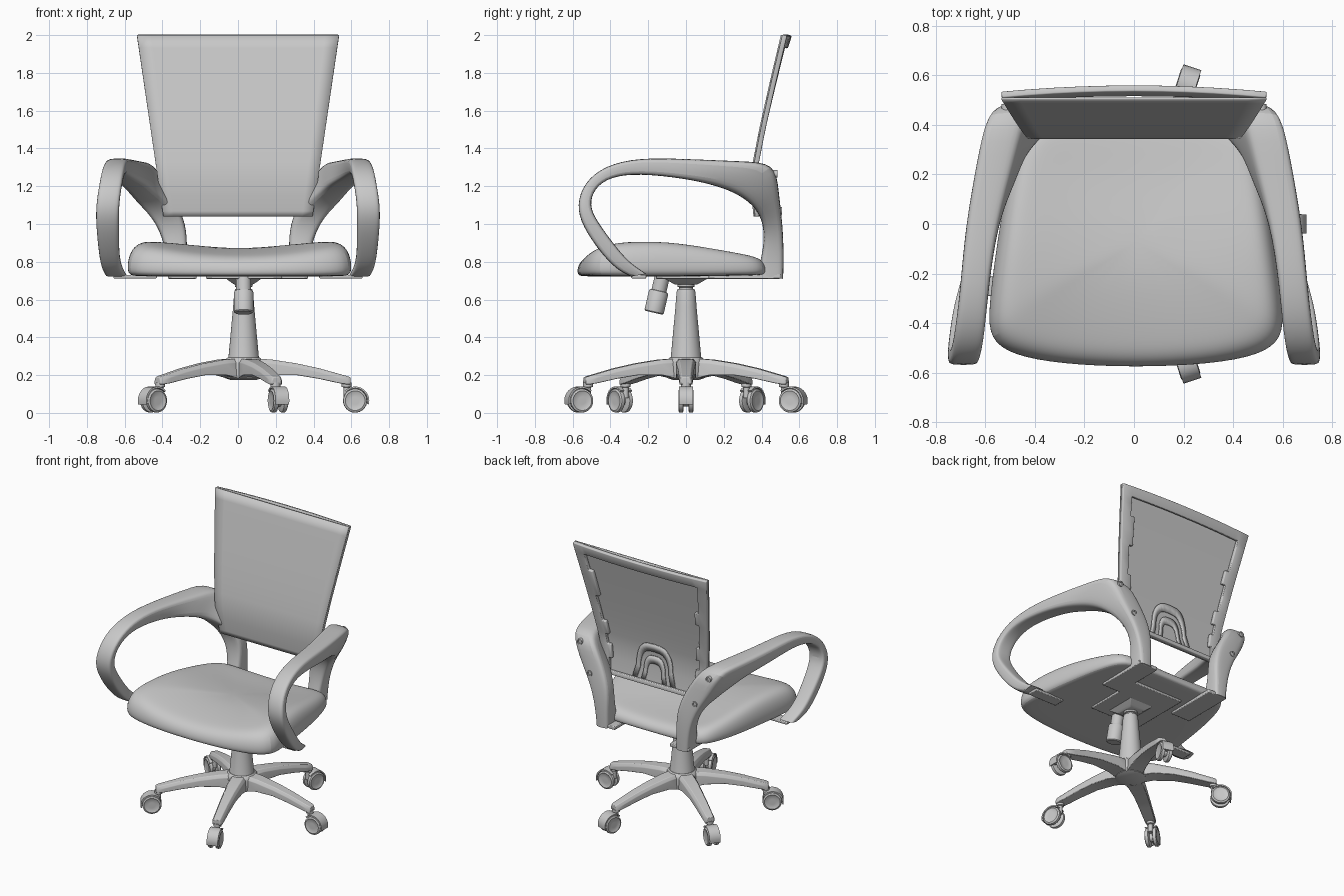
import bpy, bmesh, math
from mathutils import Vector, Matrix

if "Cube" in bpy.data.objects:
    bpy.data.objects.remove(bpy.data.objects["Cube"])

grey = bpy.data.materials.new("plain grey")
grey.use_nodes = True
grey.diffuse_color = (0.58, 0.58, 0.58, 1)
grey.node_tree.nodes["Principled BSDF"].inputs["Base Color"].default_value = grey.diffuse_color


def finish(name, bm, subsurf=0, thick=0, bevel=0, mirror=False, matrix=None):
    """Turn a bmesh into a shaded object with its modifiers."""
    bmesh.ops.recalc_face_normals(bm, faces=bm.faces)
    me = bpy.data.meshes.new(name)
    bm.to_mesh(me)
    bm.free()
    ob = bpy.data.objects.new(name, me)
    bpy.context.collection.objects.link(ob)
    me.materials.append(grey)
    if matrix:
        ob.matrix_world = matrix
    if thick:
        m = ob.modifiers.new("Solidify", "SOLIDIFY")
        m.thickness, m.offset = thick, 0
    if bevel:
        m = ob.modifiers.new("Bevel", "BEVEL")
        m.width, m.segments = bevel, 2
    if subsurf:
        m = ob.modifiers.new("Subsurf", "SUBSURF")
        m.levels = m.render_levels = subsurf
    if mirror:
        ob.modifiers.new("Mirror", "MIRROR")
    bpy.ops.object.select_all(action="DESELECT")
    ob.select_set(True)
    bpy.context.view_layer.objects.active = ob
    bpy.ops.object.shade_smooth_by_angle(angle=math.radians(40))
    return ob


def loft(rings, closed=True, caps=True):
    """Skin a list of equal point rings."""
    bm = bmesh.new()
    vs = [[bm.verts.new(p) for p in r] for r in rings]
    n = len(vs[0])
    for a, b in zip(vs, vs[1:]):
        for i in range(n if closed else n - 1):
            j = (i + 1) % n
            bm.faces.new((a[i], a[j], b[j], b[i]))
    if closed and caps:
        bm.faces.new(vs[0])
        bm.faces.new(vs[-1])
    return bm


def lathe(name, profile, matrix, n=32):
    """Solid of revolution about local z from (radius, z) pairs."""
    rings = [[(r * math.cos(math.tau * i / n), r * math.sin(math.tau * i / n), z)
              for i in range(n)] for r, z in profile]
    return finish(name, loft(rings), matrix=matrix)


def box(name, lo, hi, bevel=0.005, mirror=False):
    bm = bmesh.new()
    bmesh.ops.create_cube(bm, size=1)
    for v in bm.verts:
        v.co = [l + (c + 0.5) * (h - l) for c, l, h in zip(v.co, lo, hi)]
    return finish(name, bm, bevel=bevel, mirror=mirror)


def interp(pts, t):
    for (a, p), (b, q) in zip(pts, pts[1:]):
        if t <= b:
            return p + (q - p) * max(0, (t - a) / (b - a))
    return pts[-1][1]


# Seat cushion: scaled copies of one outline, with a dished top
half = [(0, -.575), (.3, -.562), (.5, -.525), (.585, -.46), (.592, -.35), (.56, -.1),
        (.52, .15), (.465, .34), (.41, .41), (.3, .43), (0, .43)]
outline = half + [(-x, y) for x, y in half[-2:0:-1]]
crown = [(-.58, .86), (-.4, .9), (-.2, .925), (0, .905), (.2, .87), (.43, .845)]


def seat_point(x, y, s, t):
    x, y = x * s, (y + .07) * s - .07
    low = .722 + .015 * max(0, y)
    top = interp(crown, y) - .045 * max(0, 1 - (x / .48) ** 2)
    return (x + .008, y, low + t * (top - low))


levels = [(.3, 0), (.92, 0), (.99, .04), (1.01, .2), (1.005, .5), (.97, .8),
          (.9, .97), (.78, 1), (.5, 1), (.2, 1)]
finish("seat_cushion", loft([[seat_point(x, y, s, t) for x, y in outline] for s, t in levels]),
       subsurf=2)

# Backrest: curved mesh panel, bowed frame and lumbar arches
Z0, Z1 = 1.04, 2.0
lean = [(1.04, .358), (1.15, .345), (1.25, .343), (1.33, .354), (1.5, .387), (1.75, .443), (2, .502)]


def back_point(u, t, off=0, bow=0):
    z = Z0 + t * (Z1 - Z0)
    y = interp(lean, z) + off + bow * (1 - u * u) * max(0, (t - .4) / .6) ** 2
    return Vector((u * (.395 + .14 * t), y, z))


us = [-1, -.86, -.8, -.6, -.4, -.2, 0, .2, .4, .6, .8, .86, 1]
ts = [0, .03, .12, .22, .3, .4, .5, .6, .7, .8, .88, .93, 1]
finish("mesh_panel", loft([[back_point(u, t, .004) for u in us] for t in ts], closed=False),
       thick=.008)
bm = loft([[back_point(u, t, .02, .026) for u in us] for t in ts], closed=False)
hole = [f for f in bm.faces
        if abs(f.calc_center_median().x) < .83 * (.395 + .14 * (f.calc_center_median().z - Z0) / .96)
        and Z0 + .03 < f.calc_center_median().z < Z0 + .93 * .96]
bmesh.ops.delete(bm, geom=hole, context="FACES")
finish("back_frame", bm, thick=.026, bevel=.005)


def arch(name, w, h, base, width):
    path = [(w, 0)] + [(w * math.copysign(abs(math.cos(a)) ** .6, math.cos(a)) * .85,
                        h * (.35 + .65 * math.sin(a)))
                       for a in [math.pi * i / 16 for i in range(17)]] + [(-w, 0)]
    k = 1 - width / w
    rows = [[(x, interp(lean, base + z) + .012, base + z) for x, z in path],
            [(x * k, interp(lean, base + z * k) + .012, base + z * k) for x, z in path]]
    finish(name, loft(rows, closed=False), thick=.009)


arch("lumbar_arch_outer", .17, .27, 1.07, .035)
arch("lumbar_arch_inner", .10, .18, 1.07, .03)

# Armrest loop: (outer y, z, inner y, z, near x, far x) from rear foot to front foot
stations = [
    (.515, .71, .37, .715, .27, .37), (.518, .85, .41, .86, .27, .38),
    (.512, 1, .415, 1, .27, .425), (.49, 1.18, .36, 1.1, .34, .54),
    (.475, 1.325, .26, 1.165, .43, .6), (.3, 1.332, .15, 1.205, .47, .635),
    (0, 1.345, 0, 1.24, .55, .68), (-.25, 1.352, -.25, 1.268, .585, .7),
    (-.43, 1.31, -.4, 1.25, .6, .72), (-.54, 1.22, -.485, 1.19, .615, .735),
    (-.58, 1.1, -.512, 1.1, .63, .752), (-.55, .99, -.475, 1.02, .63, .752),
    (-.455, .85, -.38, .89, .63, .74), (-.365, .755, -.3, .795, .62, .725),
    (-.29, .722, -.21, .737, .59, .7)]
c = .13
corners = [(c, 0), (1 - c, 0), (1, c), (1, 1 - c), (1 - c, 1), (c, 1), (0, 1 - c), (0, c)]
rings = [[(x0 + a * (x1 - x0), oy + b * (iy - oy), oz + b * (iz - oz)) for a, b in corners]
         for oy, oz, iy, iz, x0, x1 in stations]
bm = loft(rings)
crease = bm.edges.layers.float.new("crease_edge")
for f in bm.faces:
    if len(f.verts) > 4:
        for e in f.edges:
            e[crease] = 1
finish("armrests", bm, subsurf=2, mirror=True)
box("arm_feet", (.43, -.29, .712), (.66, -.21, .73), mirror=True)
box("upright_feet", (.22, .12, .71), (.37, .5, .735), mirror=True)

# Screws on the rear of the uprights
for side in (-1, 1):
    for x, y, z in ((.515, .478, 1.265), (.42, .502, 1.07)):
        lathe("upright_screw", [(.02, -.02), (.02, .006), (.012, .006), (.01, .001)],
              Matrix.Translation((side * x, y, z)) @ Matrix.Rotation(-math.pi / 2, 4, "X"), 16)

# Tilt mechanism, tension knob and gas column
CX = .03
box("seat_plate", (CX - .2, -.16, .71), (CX + .2, .28, .728))
rings = [[(CX + sx * w, sy * w * 1.2, z) for sx, sy in ((-1, -1), (1, -1), (1, 1), (-1, 1))]
         for w, z in ((.05, .68), (.065, .69), (.1, .715))]
finish("tilt_housing", loft(rings), bevel=.005)
lathe("tension_knob", [(.046, 0), (.052, .006), (.052, .11), (.047, .118), (.04, .12), (.04, .2)],
      Matrix.Translation((CX, -.17, .53)) @ Matrix.Rotation(math.radians(-13), 4, "X"))
lathe("gas_column", [(.085, .28), (.08, .3), (.056, .56), (.05, .64), (.045, .655), (.036, .657),
                     (.036, .665), (.046, .668), (.046, .7)], Matrix.Translation((CX, 0, 0)))
lathe("base_hub", [(.07, .175), (.1, .185), (.105, .26), (.1, .28), (.085, .293), (.04, .293)],
      Matrix.Translation((CX, 0, 0)))

# Five-star base: (radius, bottom z, top z, half width)
leg = [(.06, .18, .288, .055), (.15, .2, .282, .052), (.28, .2, .262, .045), (.4, .18, .236, .04),
       (.5, .158, .208, .036), (.55, .15, .194, .034), (.565, .152, .188, .026)]
hood = [math.radians(a) for a in range(-15, 136, 15)]
for k in range(5):
    spin = Matrix.Translation((CX, 0, 0)) @ Matrix.Rotation(math.tau * k / 5, 4, "Z")
    rings = [[(r, -w, lo), (r, w, lo), (r, w, hi - .02), (r, w * .7, hi), (r, -w * .7, hi),
              (r, -w, hi - .02)] for r, lo, hi, w in leg]
    finish("base_leg", loft(rings), bevel=.003, matrix=spin)
    # Twin-wheel caster with stem and hood
    lathe("caster_stem", [(.016, .08), (.016, .135), (.026, .138), (.026, .16)],
          spin @ Matrix.Translation((.545, 0, 0)), 16)
    axle = spin @ Matrix.Translation((.59, 0, .065)) @ Matrix.Rotation(math.pi / 2, 4, "X")
    for side in (-1, 1):
        lathe("caster_wheel", [(.05, -.014), (.062, -.01), (.064, 0), (.062, .01), (.052, .015),
                               (.048, .012), (.02, .012)],
              axle @ Matrix.Translation((0, 0, side * .026)) @ Matrix.Scale(side, 4, (0, 0, 1)))
    lathe("caster_axle", [(.03, -.02), (.03, .02)], axle, 16)
    rings = [[(r * math.cos(a), r * math.sin(a), z)
              for r, z in ((.066, -.038), (.075, -.038), (.075, .038), (.066, .038))] for a in hood]
    finish("caster_hood", loft(rings), matrix=axle)
    rings = [[(r * math.cos(a), r * math.sin(a), z)
              for r, z in ((.02, -.008), (.07, -.008), (.07, .008), (.02, .008))] for a in hood]
    finish("caster_web", loft(rings), matrix=axle)
